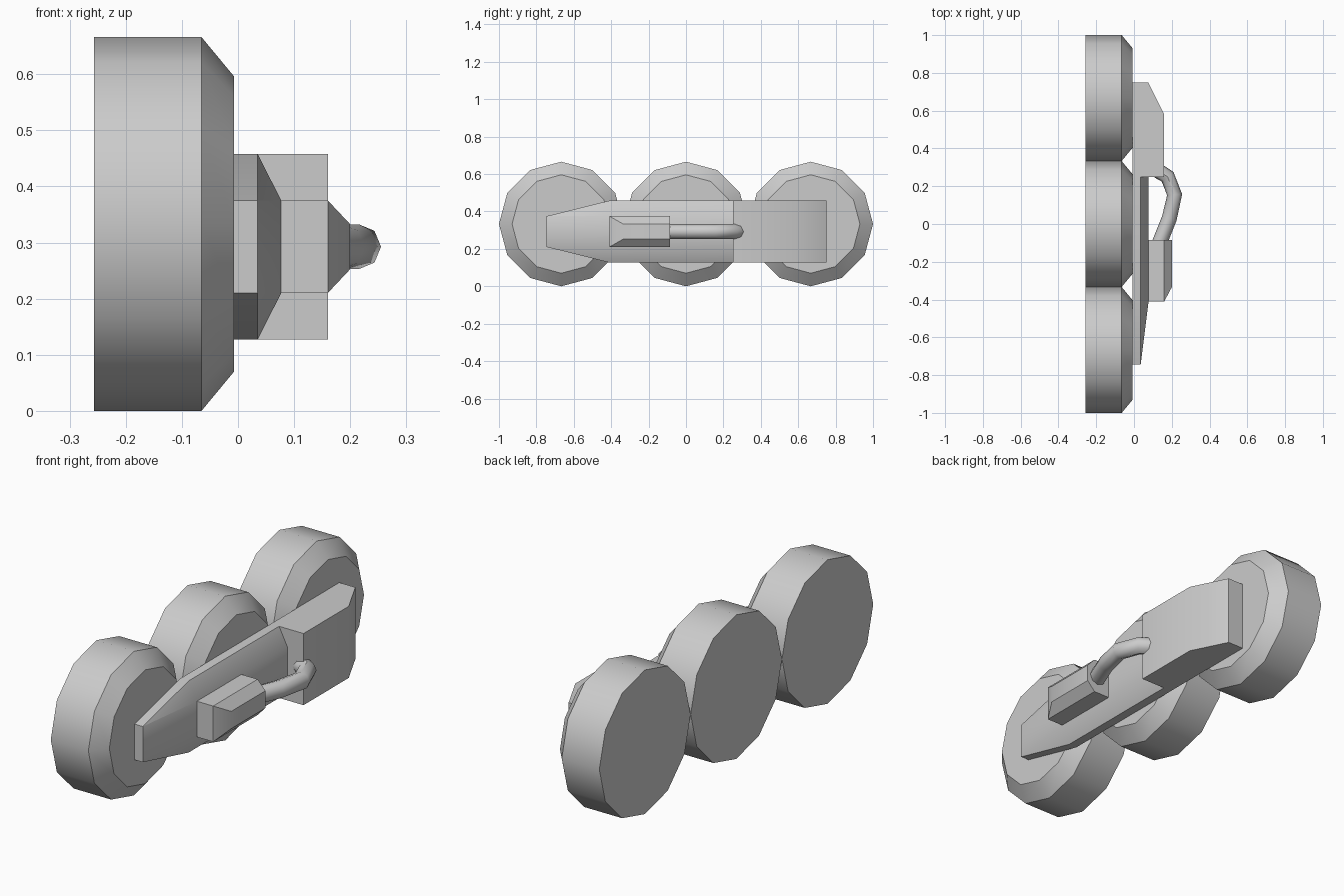
import bpy, bmesh, math
from mathutils import Vector

cube = bpy.data.objects.get("Cube")
if cube:
    bpy.data.objects.remove(cube, do_unlink=True)

grey = bpy.data.materials.new("plain grey")
grey.use_nodes = True
GREY = (0.6, 0.6, 0.6, 1)
grey.diffuse_color = GREY
grey.node_tree.nodes["Principled BSDF"].inputs["Base Color"].default_value = GREY


def loft(name, rings, smooth=31):
    """Skin a row of equal-sized point rings and cap both ends."""
    bm = bmesh.new()
    loops = [[bm.verts.new(p) for p in ring] for ring in rings]
    for a, b in zip(loops, loops[1:]):
        for i in range(len(a)):
            j = (i + 1) % len(a)
            bm.faces.new((a[i], a[j], b[j], b[i]))
    bm.faces.new(loops[0])
    bm.faces.new(loops[-1])
    bmesh.ops.remove_doubles(bm, verts=bm.verts, dist=1e-5)
    bmesh.ops.recalc_face_normals(bm, faces=bm.faces)
    mesh = bpy.data.meshes.new(name)
    bm.to_mesh(mesh)
    bm.free()
    mesh.materials.append(grey)
    obj = bpy.data.objects.new(name, mesh)
    bpy.context.collection.objects.link(obj)
    bpy.ops.object.select_all(action="DESELECT")
    obj.select_set(True)
    bpy.context.view_layer.objects.active = obj
    bpy.ops.object.shade_smooth_by_angle(angle=math.radians(smooth))
    return obj


def circle(n, r, place):
    return [place(r * math.cos(t), r * math.sin(t))
            for t in (2 * math.pi * i / n for i in range(n))]


INNER = -0.007      # plane where the frame meets the wheels
MID = 0.2925        # height of the frame's centre line
TALL, SHORT, THIN = 0.1655, 0.0825, 0.04   # half heights

# Three twelve-sided wheels, chamfered on the outer side
for label, y in (("front", -0.667), ("middle", 0), ("rear", 0.667)):
    rings = [circle(12, r, lambda a, b, x=x, y=y: (x, y + a, 0.333 + b))
             for x, r in ((-0.257, 0.333), (-0.065, 0.333), (INNER, 0.263))]
    loft(label + "_wheel", rings)


def section(y, base, shoulder, crest, low, high):
    """Chamfered bar section: low is the half height at the base, high at the crest."""
    half = [(base, low), (shoulder, low), (crest, high)]
    return [(x, y, MID + h) for x, h in half] + [(x, y, MID - h) for x, h in reversed(half)]


# Long tapered arm with chamfered outer side
loft("arm", [section(-0.745, INNER, 0.035, 0.0351, SHORT, SHORT - 0.0002),
             section(-0.41, INNER, 0.035, 0.077, TALL, SHORT),
             section(0.255, INNER, 0.035, 0.077, TALL, SHORT)])

# Rear block with a sloped outer corner
outline = [(INNER, 0.25), (0.16, 0.25), (0.16, 0.58), (0.075, 0.75), (INNER, 0.75)]
loft("rear_block", [[(x, y, MID + s * TALL) for x, y in outline] for s in (-1, 1)])

# Small housing on the arm, with a raised chamfered top
housing = loft("housing", [
    [(x, y, MID + h) for y, h in ((-0.41, -SHORT), (-0.085, -SHORT), (-0.085, SHORT), (-0.41, SHORT))]
    for x in (0.07, 0.16)] + [
    [(0.2, y, MID + h) for y, h in ((-0.335, -THIN), (-0.085, -THIN), (-0.085, THIN), (-0.335, THIN))]])

# Eight-sided hose from the housing into the block
path = [Vector(p) for p in ((0.135, -0.1), (0.187, 0.03), (0.215, 0.155),
                            (0.178, 0.25), (0.13, 0.28))]
rings = []
for i, p in enumerate(path):
    before = (p - path[i - 1]).normalized() if i else Vector((0, 0))
    after = (path[i + 1] - p).normalized() if i < len(path) - 1 else Vector((0, 0))
    d = (before + after).normalized()
    side = Vector((d.y, -d.x))
    rings.append(circle(8, 0.04, lambda a, b: (p.x + side.x * a, p.y + side.y * a, MID + b)))
loft("hose", rings, 46)
